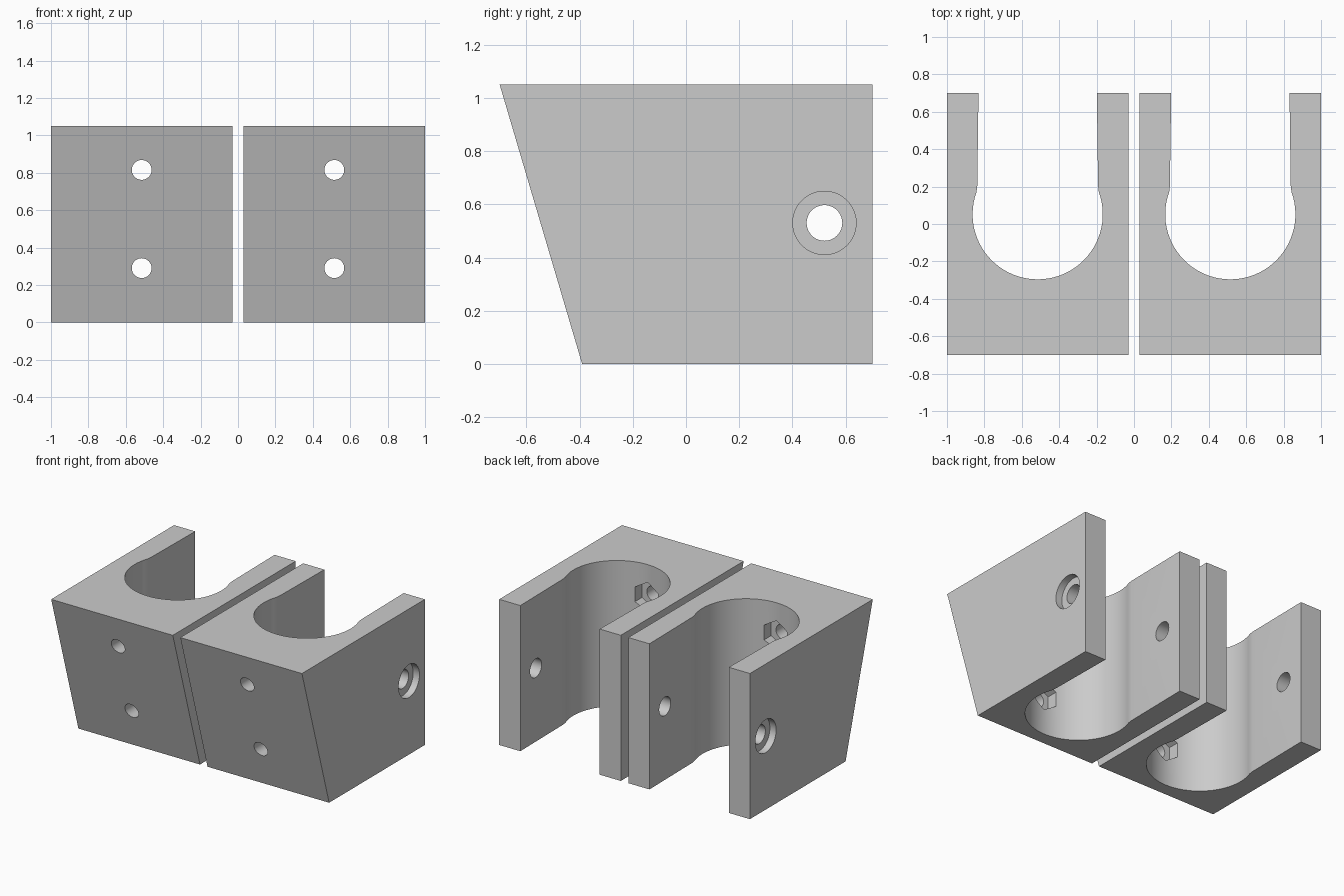
import bpy, math

if "Cube" in bpy.data.objects:
    bpy.data.objects.remove(bpy.data.objects["Cube"])

CX = 0.515   # centre of the right-hand clamp in x


def prism(name, outline, axis, lo, hi):
    """Extrude a 2D outline along x (outline y,z), y (x,z) or z (x,y)."""
    place = {'x': lambda a, b, d: (d, a, b),
             'y': lambda a, b, d: (a, d, b),
             'z': lambda a, b, d: (a, b, d)}[axis]
    n = len(outline)
    verts = [place(a, b, d) for d in (lo, hi) for a, b in outline]
    faces = [list(range(n))[::-1], list(range(n, 2 * n))]
    faces += [[i, (i + 1) % n, (i + 1) % n + n, i + n] for i in range(n)]
    if axis == 'y':
        faces = [f[::-1] for f in faces]
    mesh = bpy.data.meshes.new(name)
    mesh.from_pydata(verts, [], faces)
    obj = bpy.data.objects.new(name, mesh)
    bpy.context.collection.objects.link(obj)
    return obj


def ring(a, b, r, sides, start=0.0):
    return [(a + r * math.cos(start + 2 * math.pi * i / sides),
             b + r * math.sin(start + 2 * math.pi * i / sides)) for i in range(sides)]


# Wedge-fronted block
block = prism("clamp_block", [(-0.39, 0), (0.70, 0), (0.70, 1.05), (-0.70, 1.05)],
              'x', 0.03, 1.0)

# Keyhole slot: round bore opening into slightly converging straight walls
BY, BR = 0.052, 0.348
a0, a1 = math.radians(160), math.radians(380)
slot = [(CX + BR * math.cos(a0 + (a1 - a0) * i / 48),
         BY + BR * math.sin(a0 + (a1 - a0) * i / 48)) for i in range(49)]
slot += [(CX + 0.323, 0.205), (CX + 0.315, 0.8), (CX - 0.315, 0.8), (CX - 0.323, 0.205)]
cutters = [prism("slot_cutter", slot, 'z', -0.2, 1.3)]

# Front screw holes with hexagonal nut pockets inside the bore
for z in (0.29, 0.815):
    cutters.append(prism("screw_cutter", ring(CX, z, 0.053, 32), 'y', -0.9, 0.0))
    cutters.append(prism("nut_cutter", ring(CX, z, 0.106, 6, math.pi / 2), 'y', -0.365, 0.0))

# Cross bolt hole with a counterbore on the outer face
cutters.append(prism("bolt_cutter", ring(0.52, 0.53, 0.067, 40), 'x', -0.1, 1.1))
cutters.append(prism("counterbore_cutter", ring(0.52, 0.53, 0.119, 48), 'x', 0.95, 1.1))

for c in cutters:
    c.hide_render = True
    mod = block.modifiers.new(c.name, 'BOOLEAN')
    mod.operation, mod.solver, mod.object = 'DIFFERENCE', 'EXACT', c

# Mirror to make the left-hand clamp
mirror = block.modifiers.new("mirror", 'MIRROR')
mirror.use_axis[0] = True
mirror.use_mirror_merge = False

# Apply everything, drop the cutters, smooth the round walls
bpy.ops.object.select_all(action='DESELECT')
block.select_set(True)
bpy.context.view_layer.objects.active = block
for name in [m.name for m in block.modifiers]:
    bpy.ops.object.modifier_apply(modifier=name)
for c in cutters:
    bpy.data.objects.remove(c, do_unlink=True)
bpy.ops.object.shade_smooth_by_angle(angle=math.radians(30))
